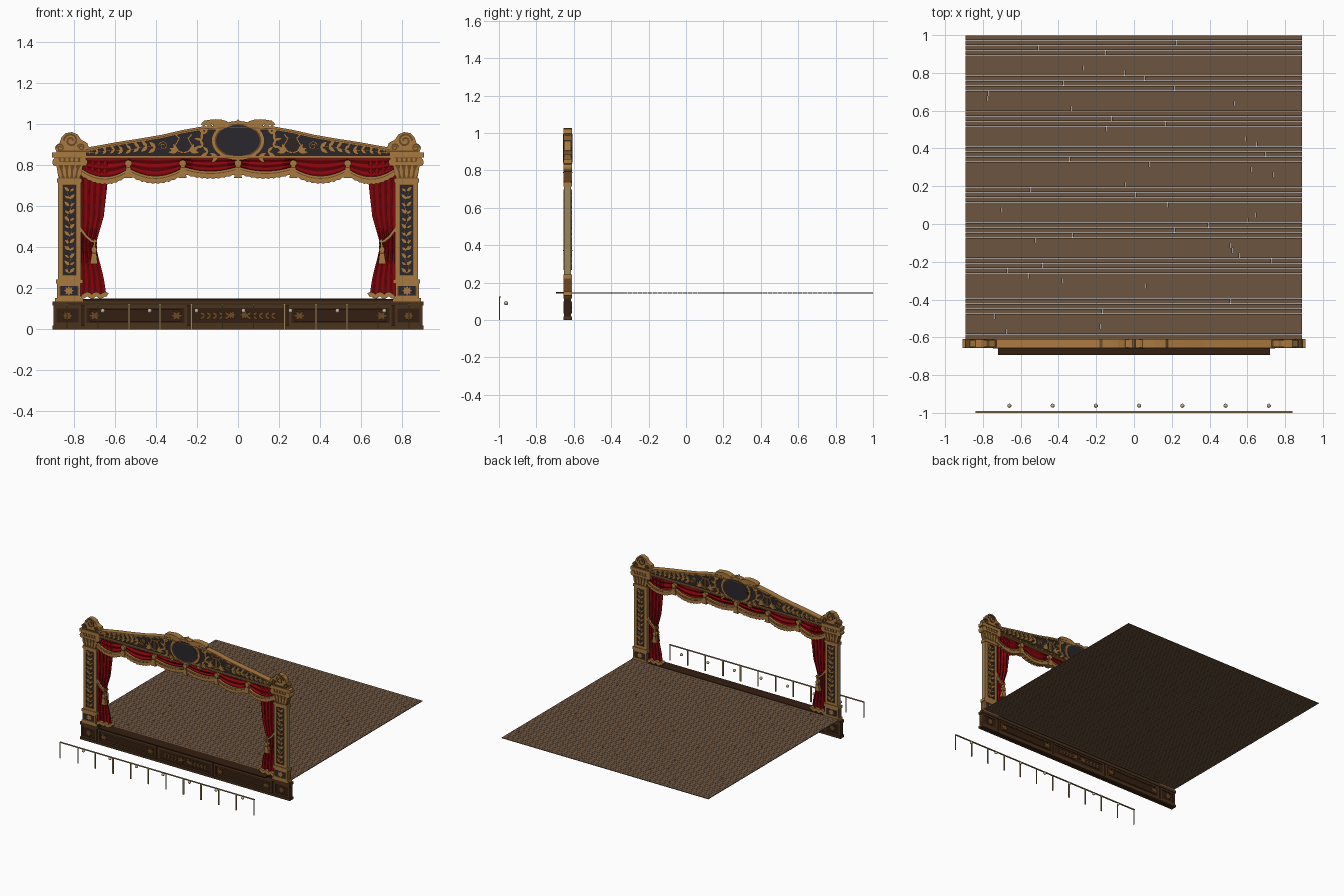
import bpy, bmesh, math, random
from math import sin, cos, pi

random.seed(4)
old = bpy.data.objects.get("Cube")
if old:
    bpy.data.objects.remove(old, do_unlink=True)


def material(name, *rgb):
    m = bpy.data.materials.new(name)
    m.use_nodes = True
    col = tuple((c / 255) ** 2.2 for c in rgb) + (1,)
    m.diffuse_color = col
    m.node_tree.nodes["Principled BSDF"].inputs["Base Color"].default_value = col
    m.node_tree.nodes["Principled BSDF"].inputs["Roughness"].default_value = 0.8
    return m


gold = material("old gold", 168, 121, 66)
bronze = material("dark bronze", 108, 74, 40)
night = material("midnight panel", 46, 43, 48)
red = material("crimson cloth", 134, 14, 20)
wine = material("wine fold", 88, 10, 15)
wood = material("dark walnut", 76, 53, 34)
deep = material("deep walnut", 54, 36, 24)
plank = material("floor brown", 108, 85, 66)
tan = material("weathered tan", 156, 132, 92)
cream = material("lamp cream", 190, 178, 150)

# Depth ranges of the layered archway
PANEL, FRAME, RELIEF = (-.646, -.620), (-.651, -.615), (-.656, -.610)


def finish(name, bm, *mats):
    bmesh.ops.recalc_face_normals(bm, faces=bm.faces)
    me = bpy.data.meshes.new(name)
    bm.to_mesh(me)
    bm.free()
    for m in mats:
        me.materials.append(m)
    ob = bpy.data.objects.new(name, me)
    bpy.context.collection.objects.link(ob)
    return ob


def slabs(name, polys, mat, depth, mirror=True):
    """Extrude outlines in the x-z plane through a depth range."""
    bm = bmesh.new()
    if mirror:
        polys = polys + [[(-x, z) for x, z in p] for p in polys]
    for p in polys:
        a, b = [[bm.verts.new((x, y, z)) for x, z in p] for y in depth]
        bm.faces.new(a)
        bm.faces.new(b[::-1])
        for i in range(len(p)):
            j = (i + 1) % len(p)
            bm.faces.new((a[i], b[i], b[j], a[j]))
    return finish(name, bm, mat)


def rect(x0, x1, z0, z1):
    return [(x0, z0), (x1, z0), (x1, z1), (x0, z1)]


def border(x0, x1, z0, z1, w):
    return [rect(x0, x1, z0, z0 + w), rect(x0, x1, z1 - w, z1),
            rect(x0, x0 + w, z0 + w, z1 - w), rect(x1 - w, x1, z0 + w, z1 - w)]


def oval(cx, cz, rx, rz, n=32):
    return [(cx + rx * cos(2 * pi * i / n), cz + rz * sin(2 * pi * i / n)) for i in range(n)]


def leaf(x, z, angle, size, fat=.2):
    side = [(t, fat * sin(pi * t ** .8)) for t in (0, .2, .4, .6, .8, 1)]
    shape = side + [(t, -w) for t, w in side[-2:0:-1]]
    c, s = cos(angle) * size, sin(angle) * size
    return [(x + t * c - w * s, z + t * s + w * c) for t, w in shape]


def ribbon(pts, w):
    """Widen a path into a ribbon outline."""
    left, right = [], []
    for i, (x, z) in enumerate(pts):
        (ax, az), (bx, bz) = pts[max(i - 1, 0)], pts[min(i + 1, len(pts) - 1)]
        d = math.hypot(bx - ax, bz - az)
        nx, nz = (az - bz) / d * w / 2, (bx - ax) / d * w / 2
        left.append((x + nx, z + nz))
        right.append((x - nx, z - nz))
    return left + right[::-1]


def spiral(cx, cz, r, turns=1.6, start=0., flip=1):
    n = 24
    return [(cx + flip * r * (1 - .8 * i / n) * cos(start + turns * 2 * pi * i / n),
             cz + r * (1 - .8 * i / n) * sin(start + turns * 2 * pi * i / n)) for i in range(n)]


def rosette(x, z, r, n=8):
    return [leaf(x, z, 2 * pi * i / n, r, .25) for i in range(n)]


def lerp(table, v):
    for (a, p), (b, q) in zip(table, table[1:]):
        if a <= v <= b:
            return p + (q - p) * (v - a) / (b - a)
    return table[-1][1]


# Stage floor: staggered boards with narrow gaps
bm = bmesh.new()
rows, front, back = 60, -.61, 1.
pitch = (back - front) / rows
for r in range(rows):
    cuts = [-.892, random.uniform(-.85, .85), .892]
    for a, b in zip(cuts, cuts[1:]):
        made = bmesh.ops.create_cube(bm, size=1)["verts"]
        for v in made:
            v.co.x = a if v.co.x < 0 else b - .002
            v.co.y = front + pitch * (r + .5) + v.co.y * (pitch - .0015)
            v.co.z = .144 + v.co.z * .005
finish("stage_floor", bm, plank)

# Base with panelled front
slabs("base_core", [rect(-.9, .9, 0, .13)], deep, PANEL, False)
slabs("base_mouldings", [rect(-.905, .905, 0, .018), rect(-.905, .905, .115, .135)], wood, RELIEF, False)
frames = border(.765, .9, .018, .115, .014) + border(.25, .75, .018, .115, .012)
slabs("base_panel_frames", frames, wood, FRAME)
slabs("base_center_frame", border(-.235, .235, .018, .115, .012), wood, FRAME, False)
scrolls = rosette(.832, .066, .028) + border(.275, .725, .036, .098, .004)
for x in (.30, .70):
    scrolls += [leaf(x, .066, a, .03, .25) for a in (0, pi, .9, -.9, pi - .9, pi + .9)]
scrolls += rosette(.03, .07, .025, 6)
for k in range(5):
    scrolls += [leaf(.04 + .03 * k, .066, a, .034, .22) for a in (.6, -.6)]
slabs("base_carving", scrolls, bronze, RELIEF)
slabs("front_ledge", [rect(-.72, .72, .142, .15)], deep, (-.694, -.61), False)
slabs("threshold", [rect(-.76, .76, .132, .146)], deep, FRAME, False)

# Columns: pedestal, framed shaft, leaf scroll and capital
slabs("pedestals", [rect(.768, .882, .15, .225)], bronze, FRAME)
slabs("pedestal_trim", [rect(.757, .892, .133, .152), rect(.757, .888, .222, .243)]
      + border(.768, .882, .152, .222, .01), gold, RELIEF)
slabs("pedestal_inset", [rect(.784, .866, .166, .21)], night, (-.653, -.613))
slabs("pedestal_flowers", rosette(.825, .188, .024), gold, RELIEF)
slabs("column_panels", [rect(.772, .872, .24, .73)], night, PANEL)
slabs("column_frames", border(.769, .874, .243, .725, .02), gold, FRAME)
slabs("column_frame_lines", border(.787, .856, .262, .706, .003), bronze, (-.652, -.614))
slabs("column_side_plates", [rect(.872, .877, .243, .72), rect(.766, .771, .243, .72)], tan, FRAME)
vine = [ribbon([(.822 + .012 * sin(i * .55), .27 + .0108 * i) for i in range(40)], .006)]
for k in range(12):
    z, s = .275 + .036 * k, (-1) ** k
    vine += [leaf(.822, z, pi / 2 + s * .8, .04, .24), leaf(.822, z, pi / 2 - s * .95, .034, .22)]
slabs("column_vines", vine, gold, RELIEF)
slabs("capital_core", [[(.772, .72), (.872, .72), (.89, .82), (.75, .82)]], bronze, FRAME)
acanthus = [leaf(.782 + .02 * k, .735, pi / 2 + (2 - k) * .14, .075, .11) for k in range(5)]
slabs("capital_leaves", acanthus, gold, RELIEF)
slabs("capital_mouldings", [rect(.762, .882, .715, .735), rect(.742, .9, .802, .816),
      rect(.738, .907, .838, .862), oval(.888, .815, .018, .02, 14),
      oval(.752, .815, .018, .02, 14)], gold, RELIEF)
slabs("capital_neck", [rect(.75, .895, .816, .838)], bronze, FRAME)
slabs("capital_eggs", [oval(.764 + .0235 * k, .827, .008, .01, 10) for k in range(6)], gold, RELIEF)

# Crest scrolls above the columns
slabs("corner_crests", [[(.885, .862), (.893, .885), (.872, .905), (.862, .935), (.84, .957),
      (.81, .962), (.782, .95), (.765, .925), (.735, .908), (.72, .862)]], gold, FRAME)
slabs("crest_scrolls", [ribbon(spiral(.815, .92, .035), .009), ribbon(spiral(.868, .885, .02), .007),
      ribbon(spiral(.765, .888, .018), .007), ribbon([(.72, .869), (.8, .869), (.88, .869)], .008)],
      bronze, RELIEF)

# Pediment with border, branches, lyres and medallion
top = [(0, .995), (.18, .988), (.27, .972), (.365, .95), (.48, .93), (.59, .913), (.745, .885)]
slabs("pediment_panel", [[(-.75, .835), (.75, .835)] + top[::-1] + [(-x, z) for x, z in top[1:]]],
      night, PANEL, False)
slabs("pediment_cornice", [ribbon([(x, z - .009) for x, z in top], .018)], gold, RELIEF)
slabs("pediment_cornice_line", [ribbon([(x, z - .010) for x, z in top], .004)], bronze, (-.658, -.608))
slabs("pediment_sill", [rect(-.76, .76, .832, .847)], gold, RELIEF, False)
slabs("pediment_sill_line", [rect(-.74, .74, .837, .841)], bronze, (-.658, -.608), False)
stem = [(.37, .875), (.42, .892), (.48, .885), (.54, .872), (.60, .874), (.66, .868), (.73, .858)]
branch = [ribbon(stem, .006), ribbon(spiral(.365, .895, .022), .007), ribbon(spiral(.71, .868, .012), .005)]
for k in range(8):
    x = .40 + .04 * k
    size = .05 - .0032 * k
    branch += [leaf(x, lerp(stem, x), a, size, .22) for a in (.75, -.6)]
for k in range(6):
    a = -1. + .36 * k
    x, z = .165 * cos(a) + .01, .915 + .085 * sin(a)
    branch += [leaf(x, z, a + d, .045, .2) for d in (.2, 1.4)]
slabs("pediment_foliage", branch, gold, RELIEF)
half = ((.04, .952), (.022, .93), (.042, .895), (.024, .868), (0, .86))
lyre = [ribbon([(.265 + s * x, z) for x, z in half], .01) for s in (1, -1)]
lyre += [rect(.235, .295, .932, .938)] + [rect(.256 + .008 * k, .259 + .008 * k, .868, .935) for k in range(3)]
for s in (1, -1):
    lyre += [leaf(.265 + s * .03, .865, pi / 2 - s * d, .05, .2) for d in (.5, 1.1, 1.6)]
slabs("pediment_lyres", lyre, gold, RELIEF)
slabs("medallion_frame", [oval(0, .92, .13, .096)], gold, (-.654, -.612), False)
slabs("medallion_rim", [oval(0, .92, .114, .083)], bronze, (-.656, -.610), False)
slabs("medallion_face", [oval(0, .92, .107, .076)], night, (-.658, -.608), False)
crown = [leaf(0, .99, pi / 2 + a, .036, .3) for a in (0, .8, -.8, 1.4, -1.4)]
crown += [leaf(s * .03, 1.0, pi / 2 - s * 1.45, .14, .12) for s in (1, -1)]
crown += [ribbon(spiral(s * .155, .995, .02, flip=s), .01) for s in (1, -1)]
slabs("medallion_crown", crown, gold, RELIEF, False)


# Cloth sheets: shallow pleats ripple in depth, with the hollows darker
def cloth(name, point, nu, nv, ripple):
    bm = bmesh.new()
    for s in (1, -1):
        grid = []
        for j in range(nv + 1):
            line = []
            for i in range(nu + 1):
                x, z = point(i / nu, j / nv)
                line.append(bm.verts.new((s * x, -.633 - .004 * sin(ripple(i / nu, j / nv)), z)))
            grid.append(line)
        for j in range(nv):
            for i in range(nu):
                f = bm.faces.new((grid[j][i], grid[j][i + 1], grid[j + 1][i + 1], grid[j + 1][i]))
                f.material_index = int(sin(ripple((i + .5) / nu, (j + .5) / nv)) < -.75)
                f.smooth = True
    return finish(name, bm, red, wine)


inner = [(.15, .64), (.25, .655), (.38, .688), (.43, .69), (.55, .655), (.70, .638), (.83, .635)]


def curtain_point(u, v):
    z = .16 + .67 * v
    x = lerp(inner, z)
    return x + (.772 - x) * u, z


cloth("side_curtains", curtain_point, 48, 24, lambda u, v: u * 9 * pi + sin(v * 5))
hem = [(lerp(inner, .16) - .004 + .009 * i, .166 + .006 * sin(i * 1.3)) for i in range(15)]
slabs("curtain_hem", [ribbon(hem, .022)], gold, FRAME)
slabs("curtain_ties", [ribbon([(.688, .43), (.71, .428), (.74, .452), (.775, .50)], .013)], gold, FRAME)
slabs("curtain_tassels", [ribbon([(.70, .44), (.702, .39)], .01), oval(.702, .388, .014, .014, 12),
      [(.692, .38), (.712, .38), (.722, .318), (.684, .318)]], gold, RELIEF)
slabs("curtain_tassel_bands", [rect(.690, .714, .368, .374)], bronze, (-.658, -.608))

# Valance swags with gold fringe and tassels
swags = [(0, .27, .795, .772), (.27, .535, .788, .748), (.535, .765, .785, .744)]
fringe, beads, tassels, bands = [], [], [], []
for n, (a, b, high, low) in enumerate(swags):
    def edge(u, high=high, low=low):
        return low + (high - low) * (2 * u - 1) ** 2

    def swag_point(u, v, a=a, b=b, edge=edge):
        return a + (b - a) * u, .835 + (edge(u) - .835) * v

    cloth("swag_%d" % (n + 1), swag_point, 20, 24, lambda u, v: v * 5 * pi)
    rim = [swag_point(i / 20, 1) for i in range(21)]
    drop = [(x, z - .034 - .005 * (i % 2)) for i, (x, z) in enumerate(rim)]
    fringe.append(rim + drop[::-1])
    beads.append(ribbon([(x, z - .012) for x, z in rim], .004))
    tassels += [oval(a, .81, .018, .016, 14), [(a - .01, .80), (a + .01, .80), (a + .019, .738), (a - .019, .738)]]
    bands.append(rect(a - .013, a + .013, .786, .791))
slabs("valance_fringe", fringe, gold, FRAME)
slabs("valance_cord", beads, bronze, (-.653, -.613))
slabs("valance_tassels", tassels, gold, RELIEF)
slabs("valance_tassel_bands", bands, bronze, (-.658, -.608))

# Footlight rail on posts, the middle ones broader, with small lamps behind it
slabs("footlight_rail", [rect(-.838, .838, .12, .126)], tan, (-1, -.99), False)
posts = []
for i in range(6):
    x, w = .076 + .1518 * i, .005 if i in (1, 2, 3) else .0025
    posts.append(rect(x - w, x + w, 0, .12))
slabs("rail_posts", posts, tan, (-1, -.994))
bm = bmesh.new()
for i in range(7):
    made = bmesh.ops.create_uvsphere(bm, u_segments=12, v_segments=8, radius=.011)["verts"]
    bmesh.ops.translate(bm, verts=made, vec=(-.66 + .229 * i, -.962, .09))
lamps = finish("footlight_lamps", bm, cream)
lamps.data.shade_smooth()
